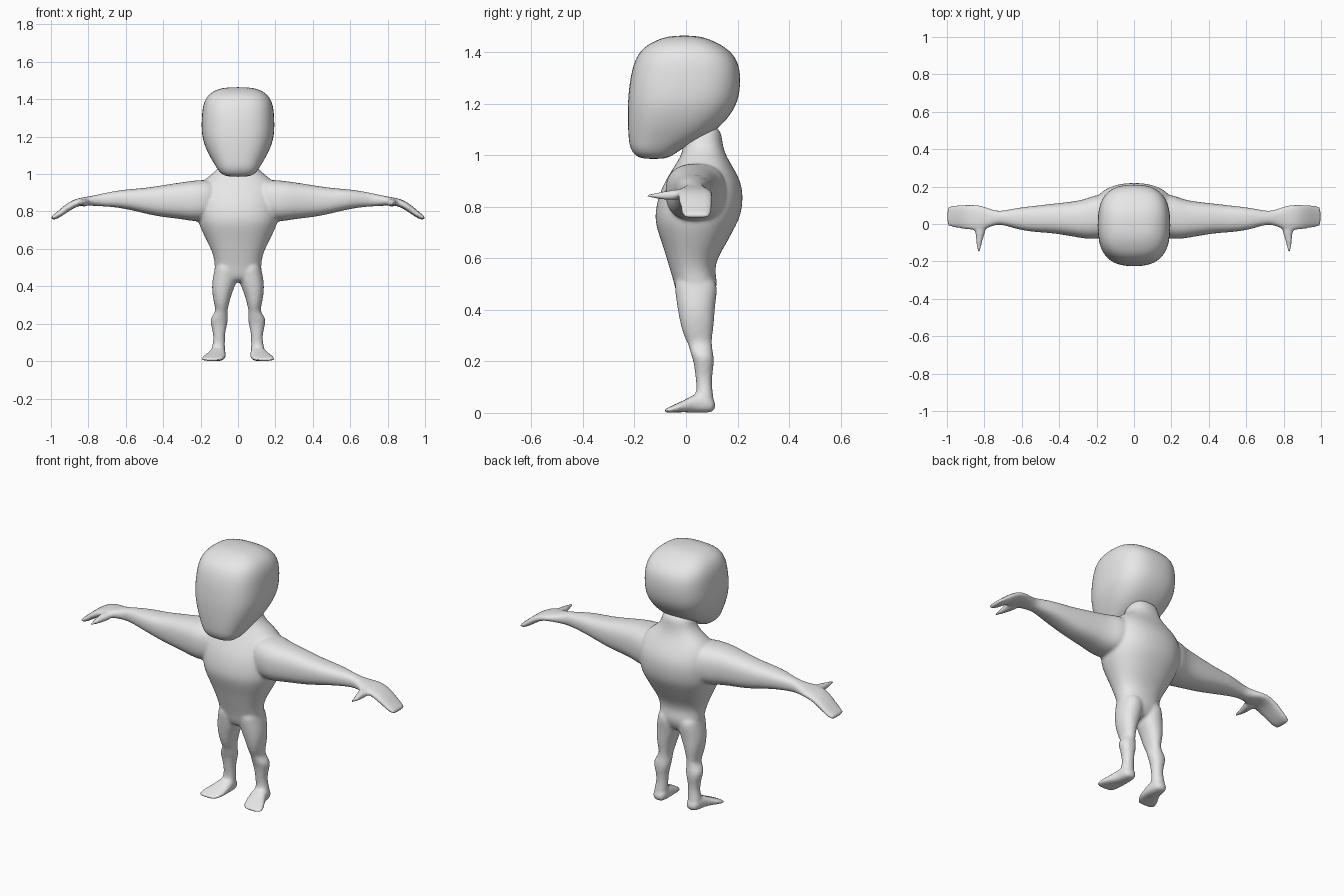
import bpy, bmesh, math

skin = bpy.data.materials.new("light grey")
skin.diffuse_color = (0.8, 0.8, 0.8, 1)


def loft(bm, axis, rings, power=2.3, side=1, n=16):
    """Closed tube of rounded rings: (position, a_min, a_max, b_min, b_max)."""
    loops = []
    for t, a0, a1, b0, b1 in rings:
        loop = []
        for i in range(n):
            ang = 2 * math.pi * (i + 0.5) / n
            c, s = math.cos(ang), math.sin(ang)
            u = math.copysign(abs(c) ** (2 / power), c) * 1.02
            v = math.copysign(abs(s) ** (2 / power), s) * 1.02
            a = (a0 + a1) / 2 + u * (a1 - a0) / 2
            b = (b0 + b1) / 2 + v * (b1 - b0) / 2
            x, y, z = {"x": (t, a, b), "y": (a, t, b), "z": (a, b, t)}[axis]
            loop.append(bm.verts.new((x * side, y, z)))
        loops.append(loop)
    for p, q in zip(loops, loops[1:]):
        for i in range(n):
            j = (i + 1) % n
            bm.faces.new((p[i], p[j], q[j], q[i]))
    bm.faces.new(loops[0])
    bm.faces.new(loops[-1])


def finish(name, bm):
    bmesh.ops.recalc_face_normals(bm, faces=bm.faces)
    for f in bm.faces:
        f.smooth = True
    mesh = bpy.data.meshes.new(name)
    bm.to_mesh(mesh)
    bm.free()
    mesh.materials.append(skin)
    obj = bpy.data.objects.new(name, mesh)
    bpy.context.collection.objects.link(obj)
    sub = obj.modifiers.new("rounding", "SUBSURF")
    sub.levels = sub.render_levels = 2
    return obj


# Head: deep, tapering to the chin, sloping back to the neck
head = bmesh.new()
loft(head, "z", [(z, -w, w, f, b) for z, w, f, b in [
    (0.985, 0.055, -0.17, -0.08), (1.00, 0.09, -0.20, -0.05),
    (1.03, 0.112, -0.217, -0.01), (1.06, 0.13, -0.222, 0.06),
    (1.11, 0.16, -0.225, 0.135), (1.18, 0.188, -0.226, 0.19),
    (1.24, 0.195, -0.223, 0.208), (1.31, 0.193, -0.214, 0.212),
    (1.37, 0.187, -0.198, 0.20), (1.415, 0.167, -0.17, 0.16),
    (1.445, 0.13, -0.12, 0.105), (1.465, 0.075, -0.06, 0.045)]], 2.7)
finish("head", head)

# Body: torso and neck with arms, hands, legs and feet blended in
body = bmesh.new()
loft(body, "z", [(z, -w, w, f, b) for z, w, f, b in [
    (1.12, 0.085, 0.0, 0.135), (1.05, 0.09, -0.01, 0.14),
    (1.005, 0.13, -0.015, 0.152), (0.965, 0.19, -0.04, 0.175),
    (0.91, 0.215, -0.075, 0.208), (0.85, 0.225, -0.105, 0.223),
    (0.77, 0.22, -0.122, 0.215), (0.72, 0.205, -0.115, 0.19),
    (0.65, 0.17, -0.09, 0.152), (0.60, 0.145, -0.075, 0.122),
    (0.55, 0.127, -0.06, 0.11), (0.50, 0.125, -0.045, 0.125),
    (0.45, 0.12, -0.035, 0.105), (0.42, 0.07, -0.01, 0.08)]])

for side in (1, -1):
    # Arm and flat drooping hand
    loft(body, "x", [
        (0.10, -0.06, 0.15, 0.76, 0.97), (0.20, -0.08, 0.16, 0.745, 0.968),
        (0.25, -0.08, 0.135, 0.75, 0.963), (0.32, -0.068, 0.12, 0.762, 0.953),
        (0.42, -0.05, 0.11, 0.772, 0.937), (0.50, -0.045, 0.10, 0.79, 0.925),
        (0.60, -0.035, 0.09, 0.815, 0.918), (0.68, -0.01, 0.075, 0.825, 0.905),
        (0.73, 0.0, 0.067, 0.828, 0.895), (0.78, -0.02, 0.085, 0.83, 0.883),
        (0.82, -0.035, 0.10, 0.835, 0.877), (0.87, -0.033, 0.105, 0.825, 0.868),
        (0.92, -0.025, 0.103, 0.79, 0.84), (0.965, -0.018, 0.099, 0.76, 0.80),
        (0.99, -0.012, 0.094, 0.755, 0.78), (1.0, -0.008, 0.09, 0.757, 0.772)],
        2.5, side)
    # Thumb pointing forward
    loft(body, "y", [
        (0.03, 0.78, 0.86, 0.84, 0.87), (-0.03, 0.79, 0.85, 0.826, 0.868),
        (-0.07, 0.805, 0.846, 0.825, 0.863), (-0.12, 0.818, 0.841, 0.832, 0.853),
        (-0.155, 0.824, 0.837, 0.836, 0.848)], 2.2, side)
    # Leg with thigh, knee and calf
    loft(body, "z", [
        (0.53, 0.01, 0.12, -0.04, 0.105), (0.49, 0.0, 0.125, -0.045, 0.125),
        (0.42, 0.007, 0.14, -0.035, 0.112), (0.36, 0.035, 0.138, -0.025, 0.11),
        (0.30, 0.05, 0.126, -0.01, 0.102), (0.265, 0.058, 0.117, 0.01, 0.10),
        (0.23, 0.053, 0.148, 0.018, 0.105), (0.20, 0.057, 0.147, 0.03, 0.11),
        (0.15, 0.07, 0.132, 0.035, 0.102), (0.10, 0.07, 0.132, 0.043, 0.10),
        (0.06, 0.07, 0.145, 0.035, 0.108), (0.02, 0.07, 0.14, 0.03, 0.105)],
        2.2, side)
    # Foot splayed outward
    loft(body, "y", [
        (0.115, 0.08, 0.13, 0.01, 0.045), (0.09, 0.068, 0.145, 0.0, 0.07),
        (0.04, 0.065, 0.15, 0.0, 0.078), (0.0, 0.065, 0.17, 0.003, 0.052),
        (-0.04, 0.07, 0.195, 0.002, 0.035), (-0.07, 0.085, 0.197, 0.0, 0.02),
        (-0.085, 0.10, 0.185, 0.0, 0.014)], 2.6, side)

body = finish("body", body)
blend = body.modifiers.new("blend", "REMESH")
blend.mode = "VOXEL"
blend.voxel_size = 0.008
blend.use_smooth_shade = True
soften = body.modifiers.new("soften", "SMOOTH")
soften.factor = 0.5
soften.iterations = 6
